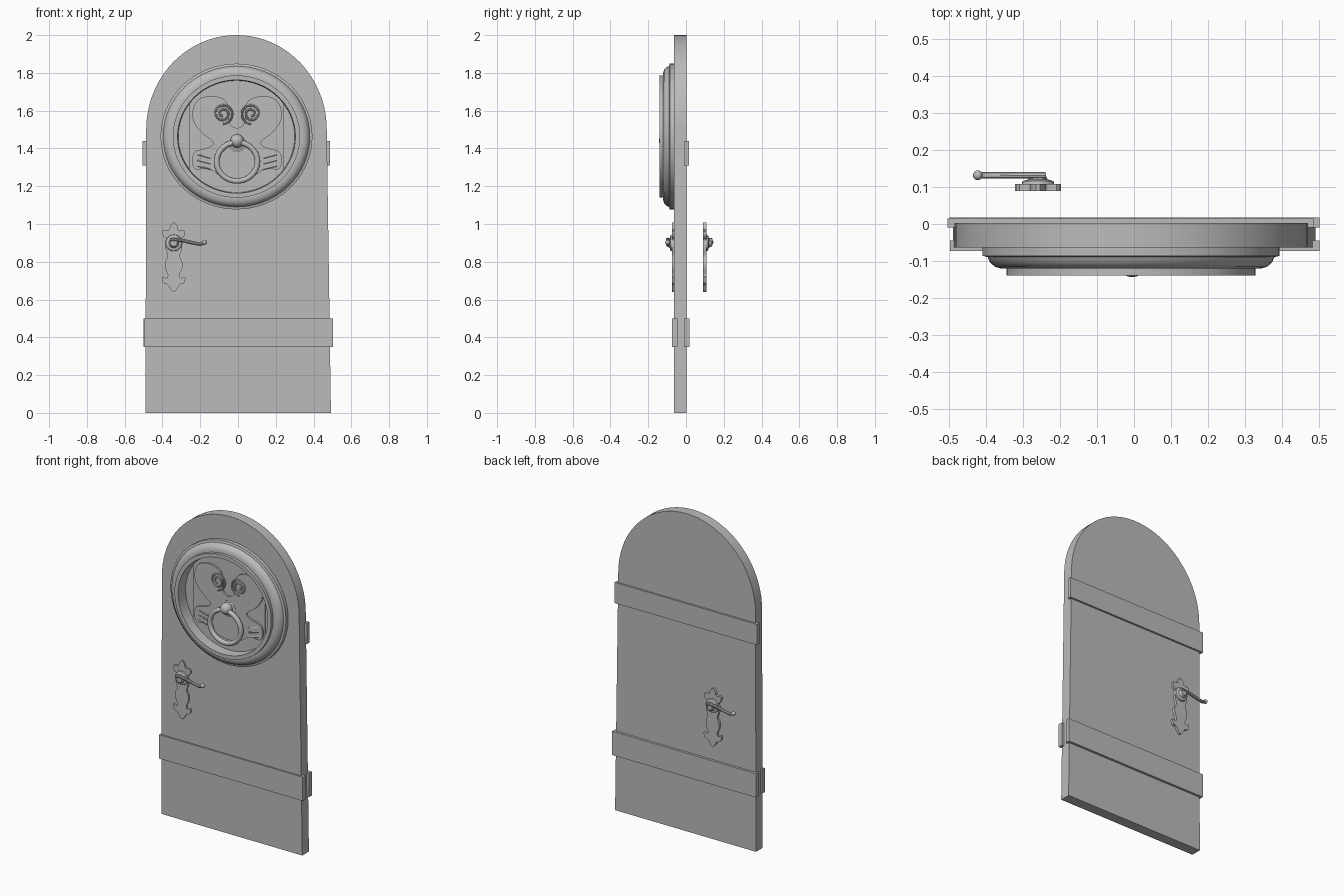
import bpy, bmesh, math
from mathutils import Matrix, Vector

cube = bpy.data.objects.get("Cube")
if cube:
    bpy.data.objects.remove(cube, do_unlink=True)

grey = bpy.data.materials.new("plain_grey")
grey.use_nodes = True
grey.diffuse_color = (0.5, 0.5, 0.5, 1)
grey.node_tree.nodes["Principled BSDF"].inputs["Base Color"].default_value = (0.5, 0.5, 0.5, 1)


def finish(name, bm, angle=35):
    bmesh.ops.recalc_face_normals(bm, faces=bm.faces)
    mesh = bpy.data.meshes.new(name)
    bm.to_mesh(mesh)
    bm.free()
    mesh.materials.append(grey)
    ob = bpy.data.objects.new(name, mesh)
    bpy.context.collection.objects.link(ob)
    bpy.ops.object.select_all(action='DESELECT')
    ob.select_set(True)
    bpy.context.view_layer.objects.active = ob
    bpy.ops.object.shade_smooth_by_angle(angle=math.radians(angle))
    return ob


def prism(name, outline, y0, y1):
    """Upright plate: an (x, z) outline pushed from y0 to y1."""
    bm = bmesh.new()
    face = bm.faces.new([bm.verts.new((x, y0, z)) for x, z in outline])
    new = bmesh.ops.extrude_face_region(bm, geom=[face])["geom"]
    # Keep the starting face so that the plate is closed
    verts = [v for v in new if isinstance(v, bmesh.types.BMVert)]
    bmesh.ops.translate(bm, verts=verts, vec=(0, y1 - y0, 0))
    return finish(name, bm)


def box(name, x0, x1, y0, y1, z0, z1):
    return prism(name, [(x0, z0), (x1, z0), (x1, z1), (x0, z1)], y0, y1)


def lathe(name, profile, cx, cz, steps=64, squash=1.0):
    """Spin an (r, y) profile about an axis along y."""
    bm = bmesh.new()
    verts = [bm.verts.new((r, y, 0)) for r, y in profile]
    edges = [bm.edges.new(pair) for pair in zip(verts, verts[1:])]
    bmesh.ops.spin(bm, geom=verts + edges, cent=(0, 0, 0), axis=(0, 1, 0),
                   angle=2 * math.pi, steps=steps)
    bmesh.ops.remove_doubles(bm, verts=bm.verts, dist=0.0002)
    for v in bm.verts:
        v.co = (v.co.x + cx, v.co.y, v.co.z * squash + cz)
    return finish(name, bm)


def soften(points, rounds=2):
    """Round a closed outline by cutting its corners."""
    for _ in range(rounds):
        cut = []
        for a, b in zip(points, points[1:] + points[:1]):
            a, b = Vector(a), Vector(b)
            cut += [a.lerp(b, 0.25), a.lerp(b, 0.75)]
        points = cut
    return [tuple(p) for p in points]


def tube(name, points, radius, sides=10):
    """Round bar along a path of 3D points."""
    bm = bmesh.new()
    rings = []
    pts = [Vector(p) for p in points]
    for i, p in enumerate(pts):
        along = (pts[min(i + 1, len(pts) - 1)] - pts[max(i - 1, 0)]).normalized()
        side = along.cross(Vector((0.05, 0.8, 0.6))).normalized()
        up = side.cross(along)
        rings.append([bm.verts.new(p + radius * (math.cos(a) * side + math.sin(a) * up))
                      for a in (2 * math.pi * k / sides for k in range(sides))])
    for low, high in zip(rings, rings[1:]):
        for k in range(sides):
            n = (k + 1) % sides
            bm.faces.new((low[k], low[n], high[n], high[k]))
    bm.faces.new(rings[0])
    bm.faces.new(rings[-1])
    return finish(name, bm)


def ball(name, centre, radius):
    bm = bmesh.new()
    bmesh.ops.create_uvsphere(bm, u_segments=20, v_segments=12, radius=radius,
                              matrix=Matrix.Translation(centre))
    return finish(name, bm)


# Arched door leaf
arch = [(-0.008 + 0.478 * math.cos(a), 1.5 + 0.5 * math.sin(a))
        for a in (math.pi * k / 40 for k in range(41))]
prism("door_leaf", [(-0.49, 0), (0.492, 0)] + arch, -0.063, 0.003)

# Straps across the door
box("lower_front_strap", -0.498, 0.502, -0.073, -0.045, 0.35, 0.5)
box("lower_back_strap", -0.5, 0.502, -0.01, 0.018, 0.35, 0.5)
box("upper_back_strap", -0.505, 0.487, -0.01, 0.015, 1.31, 1.44)

# Round medallion with a sunken middle
MX, MZ = -0.008, 1.463
lathe("medallion_frame",
      [(0.402, -0.06), (0.402, -0.086), (0.388, -0.09), (0.382, -0.104), (0.368, -0.116),
       (0.35, -0.121), (0.337, -0.121), (0.337, -0.139), (0.312, -0.139), (0.308, -0.07),
       (0, -0.07)], MX, MZ, squash=0.96)
half = 0.25
sweep = math.acos(half / 0.31)
panel = []
for middle in (math.pi / 2, -math.pi / 2):
    span = math.pi / 2 - sweep
    panel += [(MX + 0.31 * math.cos(a), MZ + 0.297 * math.sin(a))
              for a in (middle + span * (1 - 2 * k / 16) * -1 for k in range(17))]
prism("medallion_panel", panel, -0.068, -0.078)

# Scrolled ornament: lobes above, leaves below, mirrored halves
half_plate = [(0, 1.5), (0.05, 1.535), (0.04, 1.65), (0.13, 1.685), (0.22, 1.66), (0.245, 1.56),
              (0.19, 1.48), (0.11, 1.43), (0.16, 1.4), (0.24, 1.385), (0.235, 1.28),
              (0.15, 1.3), (0.09, 1.25), (0, 1.23)]
mirrored = half_plate + [(-x, z) for x, z in half_plate[-2:0:-1]]
prism("scroll_plate", [(x - 0.005, z) for x, z in soften(mirrored)], -0.076, -0.088)
for side, word in ((-1, "right"), (1, "left")):
    curl = []
    for k in range(41):
        t = k / 40
        r, a = 0.012 + 0.043 * t, 4 * math.pi * t - math.pi / 2
        curl.append((side * (0.075 + r * math.cos(a)) - 0.005, -0.088, 1.585 + r * math.sin(a)))
    tube(word + "_curl", curl, 0.006, 8)
    for n in range(3):
        z = 1.36 - 0.03 * n
        tube(f"{word}_leaf_vein_{n + 1}",
             [(side * 0.14 - 0.005, -0.087, z - 0.01), (side * 0.18 - 0.005, -0.087, z),
              (side * 0.21 - 0.005, -0.087, z + 0.008)], 0.004, 6)

# Knocker ring hanging from its boss
lathe("knocker_rosette", [(0, -0.103), (0.03, -0.1), (0.05, -0.09), (0.05, -0.08)], -0.005, 1.43, 24)
ball("knocker_boss", (-0.005, -0.108, 1.44), 0.036)
tube_profile = [(0.108 + 0.015 * math.cos(a), -0.118 + 0.015 * math.sin(a))
                for a in (math.pi * k / 6 for k in range(13))]
lathe("knocker_ring", tube_profile, -0.005, 1.33, 48, 0.95)

# Handle sets: the same plate, rose and lever on both faces
half_scutcheon = [(0, 1.015), (0.022, 0.985), (0.022, 0.965), (0.06, 0.97), (0.058, 0.935),
                  (0.035, 0.92), (0.046, 0.9), (0.042, 0.86), (0.03, 0.83), (0.047, 0.8),
                  (0.045, 0.76), (0.03, 0.735), (0.035, 0.71), (0.064, 0.725), (0.058, 0.685),
                  (0.03, 0.68), (0.018, 0.655), (0, 0.636)]
scutcheon = half_scutcheon + [(-x, z) for x, z in half_scutcheon[-2:0:-1]]


def handle(word, x, base, thick, out, lever):
    """out is the way the set faces along y; lever the way its bar points along x."""
    top = base + out * thick
    prism(word + "_handle_plate", [(x + a, z) for a, z in soften(scutcheon, 1)], base, top)
    lathe(word + "_handle_rose",
          [(0.044, top), (0.042, top + out * 0.008), (0.026, top + out * 0.013),
           (0.018, top + out * 0.03), (0, top + out * 0.03)], x, 0.9, 24)
    y = top + out * 0.024
    path = [(-0.02, 0.915), (0.0, 0.918), (0.05, 0.912), (0.1, 0.9), (0.14, 0.893), (0.165, 0.903)]
    tube(word + "_lever", [(x + lever * a, y, z) for a, z in path], 0.0095)
    ball(word + "_lever_tip", (x + lever * 0.163, y, 0.903), 0.013)


handle("front", -0.34, -0.06, 0.013, -1, 1)
handle("back", -0.26, 0.09, 0.018, 1, -1)
